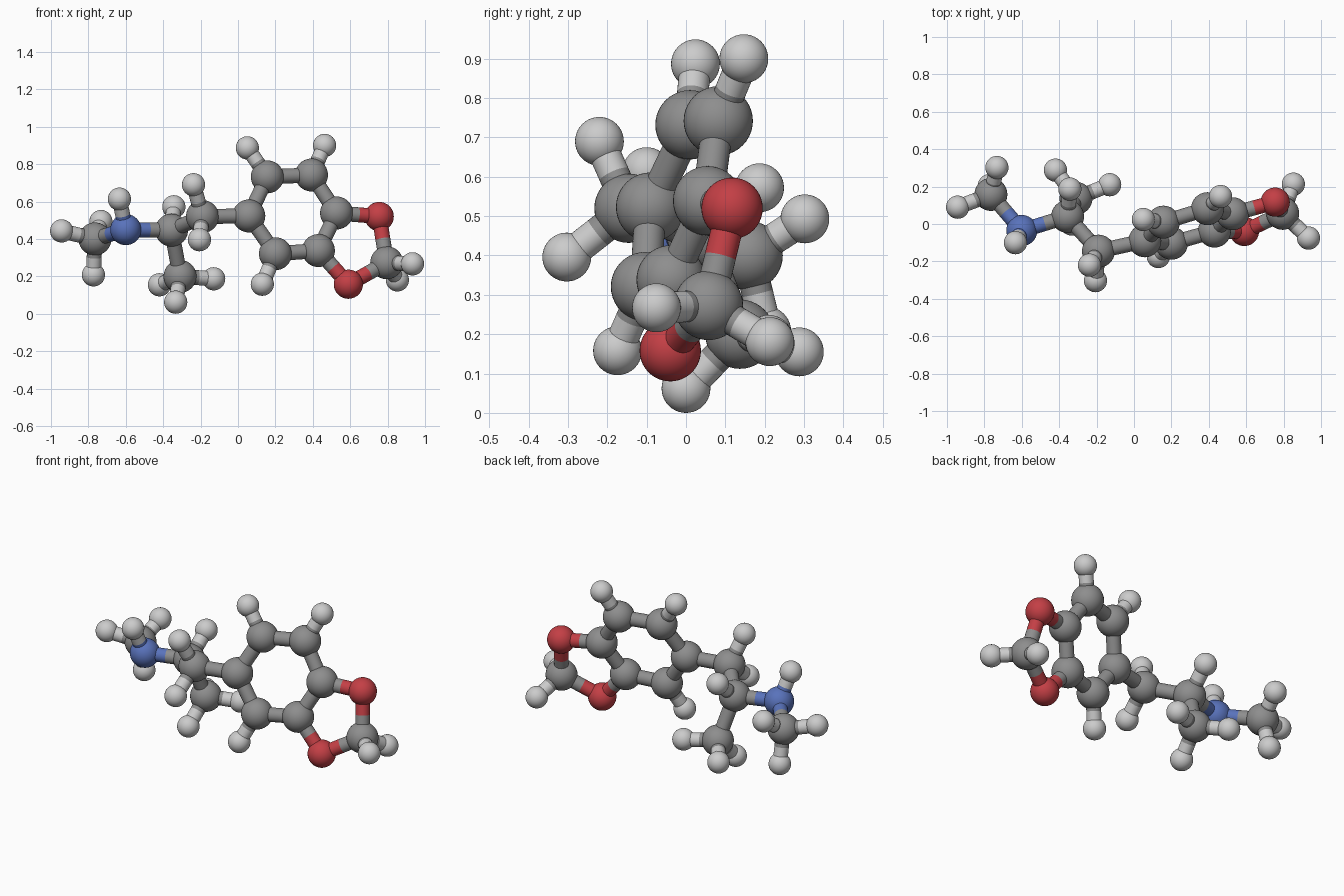
import bpy
from mathutils import Vector
from itertools import combinations

if "Cube" in bpy.data.objects:
    bpy.data.objects.remove(bpy.data.objects["Cube"])

# element: (name, ball radius, colour)
ELEMENTS = {
    "C": ("carbon", 0.088, (0.27, 0.27, 0.27, 1)),
    "H": ("hydrogen", 0.062, (0.60, 0.60, 0.60, 1)),
    "O": ("oxygen", 0.078, (0.55, 0.05, 0.06, 1)),
    "N": ("nitrogen", 0.083, (0.10, 0.17, 0.50, 1)),
}
BOND_RADIUS = 0.04

# atom centres
ATOMS = [
    # amine end
    ("N", -0.60, -0.035, 0.45), ("H", -0.634, -0.10, 0.613),
    ("C", -0.765, 0.158, 0.40), ("H", -0.943, 0.09, 0.443),
    ("H", -0.733, 0.302, 0.493), ("H", -0.773, 0.205, 0.208),
    # middle of the chain and its side branch
    ("C", -0.355, 0.04, 0.447), ("H", -0.343, 0.187, 0.572),
    ("C", -0.31, 0.137, 0.20), ("H", -0.42, 0.288, 0.155),
    ("H", -0.333, 0.0, 0.062), ("H", -0.13, 0.21, 0.187),
    # link to the ring
    ("C", -0.19, -0.145, 0.52), ("H", -0.238, -0.22, 0.69), ("H", -0.206, -0.303, 0.396),
    # six-sided ring
    ("C", 0.058, -0.09, 0.523), ("C", 0.157, 0.01, 0.732), ("C", 0.393, 0.082, 0.742),
    ("C", 0.527, 0.055, 0.539), ("C", 0.43, -0.038, 0.338), ("C", 0.20, -0.103, 0.321),
    ("H", 0.05, 0.024, 0.887), ("H", 0.463, 0.147, 0.90), ("H", 0.13, -0.174, 0.158),
    # five-sided ring
    ("O", 0.755, 0.117, 0.52), ("O", 0.59, -0.04, 0.158), ("C", 0.795, 0.057, 0.273),
    ("H", 0.933, -0.075, 0.267), ("H", 0.852, 0.213, 0.181),
]


def finish(obj, name, material):
    obj.name = name
    obj.data.materials.append(material)
    bpy.ops.object.shade_smooth_by_angle()


def make_material(name, colour):
    mat = bpy.data.materials.new(name)
    mat.diffuse_color = colour
    mat.use_nodes = True
    mat.node_tree.nodes["Principled BSDF"].inputs["Base Color"].default_value = mat.diffuse_color
    return mat


def ball(kind, pos):
    name, radius, _ = ELEMENTS[kind]
    bpy.ops.mesh.primitive_uv_sphere_add(segments=40, ring_count=20, radius=radius, location=pos)
    finish(bpy.context.object, name + "_ball", materials[kind])


def half_bond(kind, start, end):
    axis = end - start
    bpy.ops.mesh.primitive_cylinder_add(
        vertices=32, radius=BOND_RADIUS, depth=axis.length, location=(start + end) / 2,
        rotation=axis.to_track_quat("Z", "Y").to_euler())
    finish(bpy.context.object, ELEMENTS[kind][0] + "_half_bond", materials[kind])


materials = {k: make_material(n + "_colour", c) for k, (n, _, c) in ELEMENTS.items()}
atoms = [(kind, Vector(pos)) for kind, *pos in ATOMS]

# balls
for kind, pos in atoms:
    ball(kind, pos)

# sticks between neighbours, each half coloured like its own atom
for (ka, a), (kb, b) in combinations(atoms, 2):
    if ka == kb == "H":
        continue
    limit = 0.23 if "H" in (ka, kb) else 0.30
    if (a - b).length < limit:
        middle = (a + b) / 2
        half_bond(ka, a, middle)
        half_bond(kb, b, middle)
